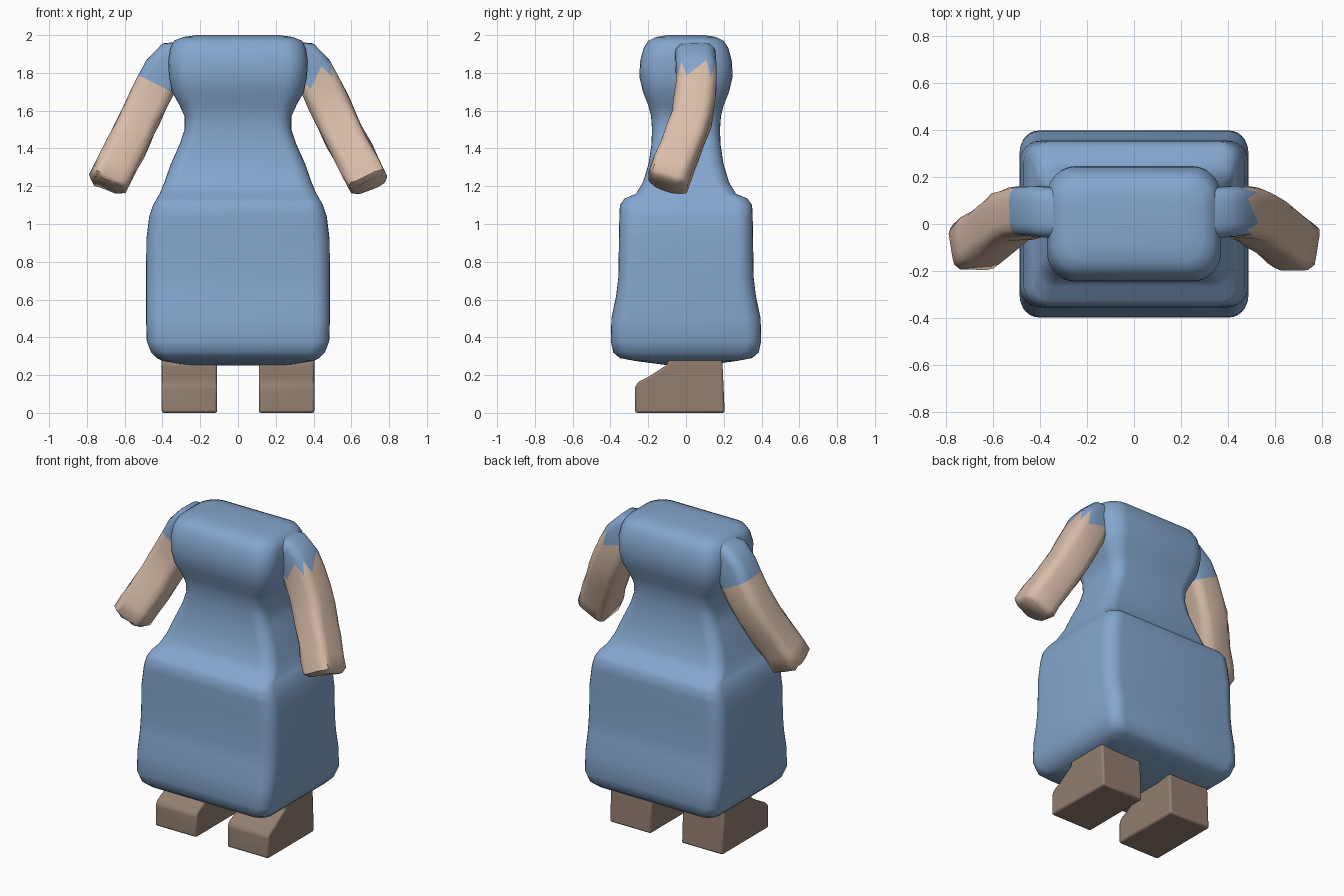
import bpy, bmesh, math, random
from mathutils import Vector

random.seed(4)
cube = bpy.data.objects.get("Cube")
if cube:
    bpy.data.objects.remove(cube, do_unlink=True)


def material(name, rgb):
    mat = bpy.data.materials.new(name)
    mat.use_nodes = True
    mat.diffuse_color = (*rgb, 1)
    mat.node_tree.nodes["Principled BSDF"].inputs["Base Color"].default_value = (*rgb, 1)
    return mat


DRESS = material("dress blue", (0.23, 0.38, 0.61))
SKIN = material("skin tan", (0.70, 0.51, 0.40))
SHOE = material("shoe brown", (0.29, 0.21, 0.16))


def finish(name, bm, mats, angle):
    """Turn a bmesh into a smooth-shaded object."""
    bmesh.ops.recalc_face_normals(bm, faces=bm.faces)
    mesh = bpy.data.meshes.new(name)
    bm.to_mesh(mesh)
    bm.free()
    for mat in mats:
        mesh.materials.append(mat)
    obj = bpy.data.objects.new(name, mesh)
    bpy.context.collection.objects.link(obj)
    bpy.ops.object.select_all(action="DESELECT")
    obj.select_set(True)
    bpy.context.view_layer.objects.active = obj
    bpy.ops.object.shade_smooth_by_angle(angle=math.radians(angle))
    return obj


def rounded_rect(hx, hy, r, steps):
    """Outline of a rectangle with rounded corners."""
    pts = []
    for quarter, (sx, sy) in enumerate([(1, 1), (-1, 1), (-1, -1), (1, -1)]):
        for i in range(steps + 1):
            a = (quarter + i / steps) * math.pi / 2
            pts.append((sx * (hx - r) + r * math.cos(a), sy * (hy - r) + r * math.sin(a)))
    return pts


def loft(rings, first_skin_row=None, zigzag=False):
    """Skin the rings; rows from first_skin_row on get the second material."""
    bm = bmesh.new()
    rows = [[bm.verts.new(p) for p in ring] for ring in rings]
    n = len(rows[0])
    for k, (a, b) in enumerate(zip(rows, rows[1:])):
        for i in range(n):
            j = (i + 1) % n
            if zigzag and k == first_skin_row - 1:
                # pointed sleeve hem
                tip, peak = (j, i) if i % 2 == 0 else (i, j)
                bm.faces.new((a[i], a[j], b[tip]))
                bm.faces.new((a[peak], b[i], b[j])).material_index = 1
            else:
                face = bm.faces.new((a[i], a[j], b[j], b[i]))
                face.material_index = int(first_skin_row is not None and k >= first_skin_row)
    bm.faces.new(rows[0])
    bm.faces.new(rows[-1]).material_index = int(first_skin_row is not None)
    return bm


# Dress: height, half width, half depth, corner radius
DRESS_PROFILE = [
    (0.25, 0.25, 0.08, 0.05), (0.275, 0.40, 0.27, 0.08), (0.29, 0.43, 0.35, 0.08),
    (0.32, 0.46, 0.385, 0.08), (0.38, 0.483, 0.398, 0.08), (0.50, 0.487, 0.395, 0.09),
    (0.62, 0.487, 0.37, 0.09), (0.72, 0.487, 0.358, 0.09), (0.92, 0.485, 0.355, 0.09),
    (1.04, 0.47, 0.353, 0.09), (1.10, 0.45, 0.35, 0.08), (1.135, 0.43, 0.325, 0.07),
    (1.16, 0.415, 0.265, 0.07), (1.22, 0.39, 0.228, 0.08), (1.32, 0.355, 0.198, 0.08),
    (1.42, 0.31, 0.183, 0.08), (1.50, 0.283, 0.18, 0.08), (1.57, 0.283, 0.185, 0.08),
    (1.63, 0.31, 0.20, 0.09), (1.70, 0.35, 0.228, 0.11), (1.78, 0.365, 0.247, 0.12),
    (1.86, 0.37, 0.243, 0.12), (1.93, 0.36, 0.225, 0.12), (1.97, 0.34, 0.20, 0.11),
    (1.99, 0.29, 0.16, 0.09), (2.0, 0.22, 0.10, 0.06),
]
rings = [[(x, y, z) for x, y in rounded_rect(hx, hy, r, 6)] for z, hx, hy, r in DRESS_PROFILE]
finish("dress", loft(rings), [DRESS], 50)

# Arms: path of the left arm from inside the chest to the blunt end
ARM_PATH = [
    (0.26, 0.04, 1.86), (0.36, 0.05, 1.855), (0.395, 0.055, 1.81), (0.435, 0.055, 1.735),
    (0.48, 0.045, 1.64), (0.52, 0.03, 1.56), (0.56, 0.0, 1.475), (0.605, -0.035, 1.385),
    (0.65, -0.07, 1.30), (0.685, -0.095, 1.225), (0.694, -0.102, 1.205),
]


def arm(name, side):
    path = [Vector(p) for p in ARM_PATH]
    rings = []
    for k, centre in enumerate(path):
        along = (path[min(k + 1, len(path) - 1)] - path[max(k - 1, 0)]).normalized()
        across = (Vector((0, 1, 0)) - along * along.y).normalized()
        out = across.cross(along)
        half = 0.085 if k == len(path) - 1 else 0.107
        ring = []
        for u, v in rounded_rect(half, half, 0.055, 3):
            p = centre + across * u + out * v
            if k > 3:
                p += Vector([random.uniform(-0.005, 0.005) for _ in range(3)])
            ring.append((side * p.x, p.y, p.z))
        rings.append(ring)
    finish(name, loft(rings, 3, zigzag=side > 0), [DRESS, SKIN], 50)


# Shoes: side outline with a sloping instep, running up under the skirt
SHOE_OUTLINE = [(-0.27, 0), (-0.27, 0.14), (-0.25, 0.165), (-0.2, 0.19),
                (-0.1, 0.255), (-0.08, 0.33), (0.19, 0.33), (0.205, 0)]


def shoe(name, side):
    rings = [[(side * x, y, z) for y, z in SHOE_OUTLINE] for x in (0.11, 0.405)]
    obj = finish(name, loft(rings), [SHOE], 40)
    bevel = obj.modifiers.new("soft edges", "BEVEL")
    bevel.width = 0.012
    bevel.segments = 2


for side, word in ((1, "left"), (-1, "right")):
    arm(word + "_arm", side)
    shoe(word + "_shoe", side)
